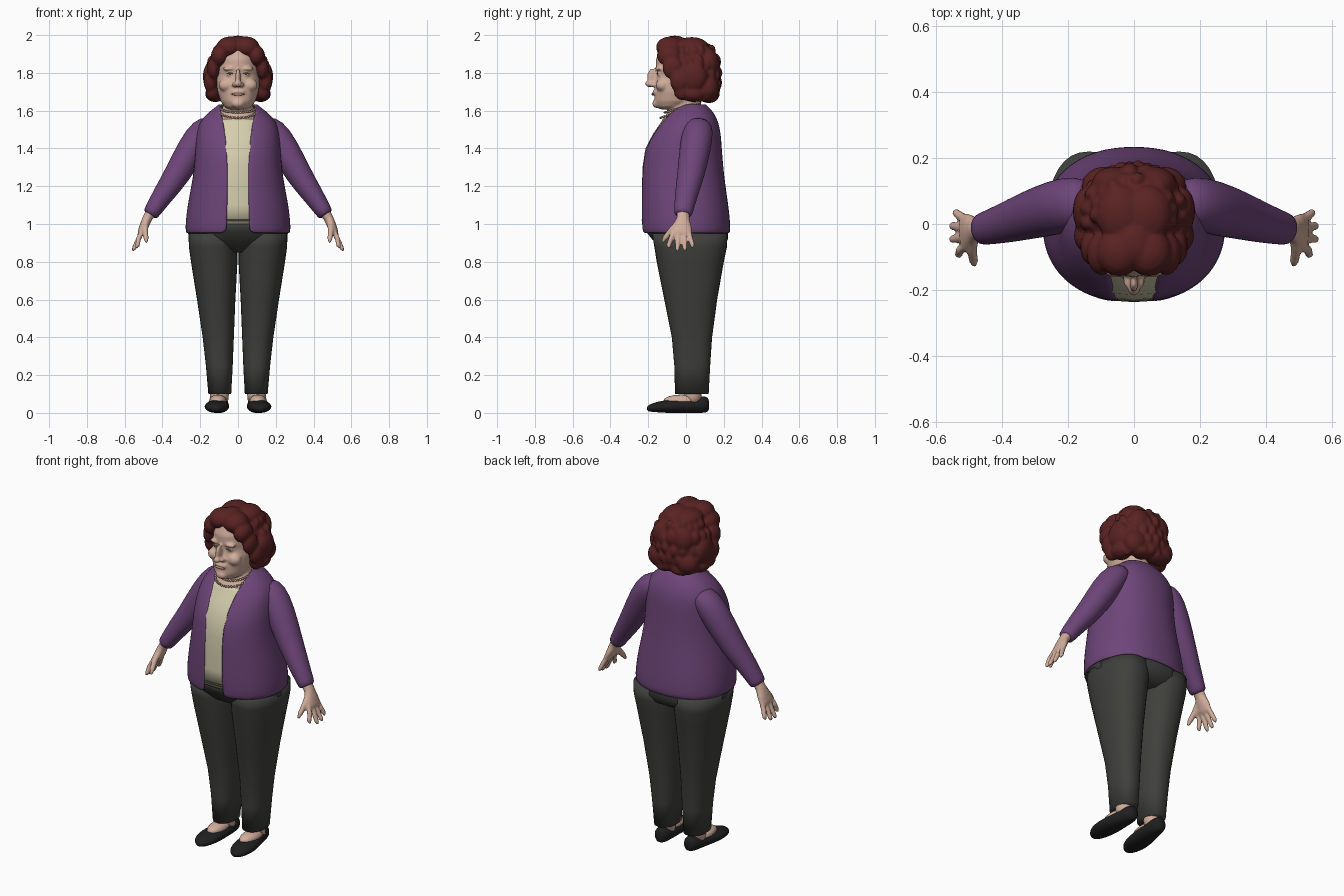
import bpy, bmesh, math, random
from mathutils import Vector, Matrix

random.seed(4)


def mat(name, r, g, b):
    m = bpy.data.materials.new(name)
    m.diffuse_color = (r, g, b, 1)
    return m


SKIN = mat("skin", .64, .42, .33)
HAIR = mat("auburn hair", .10, .016, .016)
PURPLE = mat("purple knit", .155, .06, .19)
CREAM = mat("cream cloth", .66, .61, .42)
TROUSER = mat("charcoal cloth", .05, .052, .046)
BLACK = mat("black leather", .014, .014, .015)
PEARL = mat("pearl", .62, .45, .34)
LIP = mat("lips", .50, .26, .21)
EYE = mat("eye", .22, .17, .15)


def finish(name, bm, material, mirror=False, fuse=0, subsurf=0, solid=0):
    me = bpy.data.meshes.new(name)
    if not solid:
        bmesh.ops.recalc_face_normals(bm, faces=bm.faces[:])
    for f in bm.faces:
        f.smooth = True
    bm.to_mesh(me)
    bm.free()
    me.materials.append(material)
    ob = bpy.data.objects.new(name, me)
    bpy.context.collection.objects.link(ob)
    if fuse:
        r = ob.modifiers.new("fuse", 'REMESH')
        r.mode, r.voxel_size, r.use_smooth_shade = 'VOXEL', fuse, True
        s = ob.modifiers.new("soften", 'SMOOTH')
        s.factor, s.iterations = .5, 3
    if solid:
        s = ob.modifiers.new("thickness", 'SOLIDIFY')
        s.thickness, s.offset = solid, -1
    if subsurf:
        ob.modifiers.new("round", 'SUBSURF').levels = subsurf
        ob.modifiers["round"].render_levels = subsurf
    if mirror:
        ob.modifiers.new("mirror", 'MIRROR')
    return ob


def skin_rings(bm, rings, closed=True):
    """Bridge equal rings of points; close the ends when the rings are closed."""
    vs = [[bm.verts.new(p) for p in r] for r in rings]
    n = len(vs[0])
    for a, b in zip(vs, vs[1:]):
        for j in range(n if closed else n - 1):
            k = (j + 1) % n
            bm.faces.new((a[j], a[k], b[k], b[j]))
    if closed:
        bm.faces.new(vs[0][::-1])
        bm.faces.new(vs[-1])


def power(v, e):
    return math.copysign(abs(v) ** e, v)


def slice_ring(z, rx, yf, yb, cx=0, e=.9, n=32, gap=0):
    """Horizontal ring starting at the front; gap leaves a front opening."""
    t0 = math.asin(min(1, gap / rx) ** (1 / e)) if gap else 0
    pts = []
    for i in range(n + 1 if gap else n):
        t = t0 + (2 * math.pi - 2 * t0) * i / n
        pts.append((cx + rx * power(math.sin(t), e),
                    (yf + yb) / 2 - (yb - yf) / 2 * power(math.cos(t), e), z))
    return pts


def tube(bm, pts, ref=(0, 1, 0), n=16):
    """Sweep ellipses (x, y, z, ru, rv) along a path; rv lies along ref."""
    rings = []
    for i, p in enumerate(pts):
        a, b = pts[max(i - 1, 0)], pts[min(i + 1, len(pts) - 1)]
        t = (Vector(b[:3]) - Vector(a[:3])).normalized()
        v = Vector(ref)
        v = (v - t * v.dot(t)).normalized()
        u = v.cross(t)
        rings.append([Vector(p[:3]) + u * p[3] * math.cos(s) + v * p[4] * math.sin(s)
                      for s in (2 * math.pi * k / n for k in range(n))])
    skin_rings(bm, rings)


def blob(bm, x, y, z, rx, ry, rz, seg=16, both=False):
    for sx in ((1, -1) if both and x else (1,)):
        m = Matrix.Translation((x * sx, y, z)) @ Matrix.Diagonal((rx, ry, rz, 1))
        bmesh.ops.create_uvsphere(bm, u_segments=seg, v_segments=seg // 2, radius=1, matrix=m)


# cardigan body: z, half width, front, back, half opening
body = [(.95, .278, -.235, .235, .06), (1, .28, -.24, .236, .058), (1.1, .268, -.241, .225, .056),
        (1.2, .248, -.24, .21, .055), (1.3, .232, -.237, .198, .055), (1.4, .226, -.222, .19, .06),
        (1.48, .22, -.18, .185, .068), (1.54, .205, -.138, .172, .078), (1.585, .165, -.105, .15, .088),
        (1.615, .125, -.08, .125, .095), (1.638, .1, -.05, .1, .097)]
bm = bmesh.new()
skin_rings(bm, [slice_ring(z, rx, f, b, gap=g) for z, rx, f, b, g in body], closed=False)
finish("cardigan", bm, PURPLE, solid=.012, subsurf=1)

# sleeves
bm = bmesh.new()
tube(bm, [(.13, .07, 1.54, .045, .06), (.18, .065, 1.50, .075, .082), (.24, .05, 1.41, .08, .085),
          (.325, .025, 1.255, .07, .073), (.4, 0, 1.15, .056, .06), (.455, -.014, 1.065, .044, .05),
          (.468, -.016, 1.045, .042, .048)], n=20)
finish("sleeve", bm, PURPLE, mirror=True, subsurf=1)

# blouse
bm = bmesh.new()
skin_rings(bm, [slice_ring(z, rx - .016, f + .007, b - .016) for z, rx, f, b, g in body[1:8]]
           + [slice_ring(1.557, .165, -.122, .13)])
finish("blouse", bm, CREAM)

# trousers: hips and legs
bm = bmesh.new()
skin_rings(bm, [slice_ring(*r) for r in [(.85, .13, -.09, .15), (.88, .235, -.14, .2), (.92, .262, -.18, .222),
                                        (.96, .264, -.212, .222), (1.025, .262, -.237, .215)]])
finish("hips", bm, TROUSER)
bm = bmesh.new()
legs = [(.1, .036, .157, -.058, .12), (.25, .028, .17, -.062, .128), (.4, .022, .187, -.075, .138),
        (.6, .014, .217, -.115, .165), (.8, .003, .249, -.155, .2), (.88, .002, .26, -.168, .217),
        (.95, .01, .262, -.18, .22)]
skin_rings(bm, [slice_ring(z, (o - i) / 2, f, b, cx=(o + i) / 2, e=.87) for z, i, o, f, b in legs])
finish("leg", bm, TROUSER, mirror=True)

# shoes swept heel to toe, with bare insteps and ankles
bm = bmesh.new()
tube(bm, [(.095, .123, .052, .028, .02), (.095, .11, .052, .046, .038), (.098, .06, .05, .046, .05),
          (.103, 0, .045, .04, .056), (.111, -.07, .042, .037, .067), (.116, -.13, .04, .033, .064),
          (.117, -.175, .034, .026, .048), (.117, -.198, .03, .018, .026), (.117, -.207, .028, .008, .01)],
     ref=(1, 0, 0))
for v in bm.verts:
    v.co.z = max(v.co.z, .008) if v.co.y > -.17 else max(v.co.z, .014)
    v.co.z -= .008
finish("shoe", bm, BLACK, mirror=True, subsurf=1)
bm = bmesh.new()
blob(bm, .106, -.025, .064, .047, .095, .033)
tube(bm, [(.1, .04, .05, .046, .045), (.098, .035, .1, .05, .047), (.098, .035, .14, .045, .045)])
finish("foot", bm, SKIN, mirror=True)

# hands with four fingers and a thumb
bm = bmesh.new()
tube(bm, [(.455, -.014, 1.07, .03, .034), (.48, -.016, 1.03, .026, .034), (.497, -.02, .99, .024, .05),
          (.512, -.025, .955, .02, .058), (.52, -.026, .94, .013, .055)])
for y0, y1, x1, z1 in [(-.066, -.092, .54, .872), (-.04, -.046, .558, .857),
                       (-.013, -.006, .558, .859), (.014, .034, .548, .875)]:
    tube(bm, [(.508, y0, .962, .014, .014), (.527, (y0 + y1) / 2, .92, .014, .014),
              (x1 - .008, y1, z1 + .014, .012, .013), (x1, y1, z1, .006, .006)], n=10)
tube(bm, [(.488, -.035, 1.01, .018, .02), (.492, -.078, .965, .016, .018),
          (.487, -.112, .925, .014, .014), (.484, -.126, .902, .007, .007)], n=10)
finish("hand", bm, SKIN, mirror=True, fuse=.006)

# head, neck and face forms fused together
bm = bmesh.new()
skin_rings(bm, [slice_ring(*r) for r in [(1.51, .12, -.11, .1), (1.555, .118, -.122, .1), (1.58, .098, -.105, .09),
                                        (1.62, .08, -.08, .08), (1.7, .075, -.07, .08)]])
skin_rings(bm, [slice_ring(*r, e=1) for r in [
    (1.607, .04, -.135, -.03), (1.62, .07, -.158, .01), (1.65, .092, -.168, .05), (1.70, .108, -.166, .07),
    (1.75, .114, -.162, .09), (1.79, .112, -.152, .1), (1.83, .11, -.16, .1), (1.87, .105, -.16, .1),
    (1.92, .088, -.14, .08), (1.96, .05, -.09, .05)]])
for p in [(0, -.178, 1.775, .014, .028, .05), (0, -.192, 1.742, .02, .026, .018), (.019, -.176, 1.738, .013, .018, .013),
          (.062, -.125, 1.735, .042, .036, .035), (0, -.156, 1.638, .034, .022, .024), (.045, -.143, 1.822, .036, .02, .012),
          (0, -.158, 1.697, .04, .02, .018), (.043, -.136, 1.795, .021, .019, .013), (.112, -.01, 1.76, .014, .02, .035)]:
    blob(bm, *p, both=True)
finish("head", bm, SKIN, fuse=.007)

# eyes and mouth
bm = bmesh.new()
blob(bm, .043, -.152, 1.797, .017, .005, .0045, both=True)
finish("eyes", bm, EYE)
bm = bmesh.new()
blob(bm, 0, -.174, 1.687, .034, .008, .007)
finish("mouth", bm, LIP)

# wavy hair: large masses plus rows of small curls, fused
bm = bmesh.new()
for p in [(0, .03, 1.835, .145, .135, .145), (.045, -.085, 1.935, .07, .075, .058), (-.005, -.06, 1.955, .05, .07, .043),
          (.098, -.09, 1.89, .046, .066, .055), (.13, -.07, 1.825, .034, .055, .06), (.145, -.035, 1.755, .038, .05, .06),
          (.135, -.02, 1.70, .036, .045, .045), (.15, .04, 1.78, .036, .07, .075), (.12, .04, 1.69, .055, .065, .045),
          (.09, .115, 1.72, .07, .06, .07), (0, .13, 1.72, .07, .052, .07), (.05, .12, 1.67, .06, .05, .03),
          (.06, .12, 1.85, .07, .055, .08), (.04, .03, 1.94, .075, .09, .05)]:
    blob(bm, *p, both=True)
for row, (z, r) in enumerate([(1.69, .135), (1.74, .148), (1.79, .15), (1.85, .142), (1.91, .112)]):
    for k in range(11):
        a = math.radians(-12 + 204 * (k + .5 * (row % 2)) / 10.5)
        blob(bm, r * math.cos(a), .03 + r * .93 * math.sin(a), z + random.uniform(-.01, .01),
             .025, .025, random.uniform(.032, .045), seg=12)
finish("hair", bm, HAIR, fuse=.008)

# two strands of beads around the neck
bm = bmesh.new()
for rx, yf, yb, zf, zb in [(.105, -.134, .075, 1.562, 1.645), (.096, -.112, .07, 1.59, 1.645)]:
    for i in range(44):
        t = 2 * math.pi * i / 44
        s = (1 + math.cos(t)) / 2
        blob(bm, rx * math.sin(t), yb + (yf - yb) * s, zb + (zf - zb) * s, .0065, .0065, .0065, seg=8)
finish("necklace", bm, PEARL)
